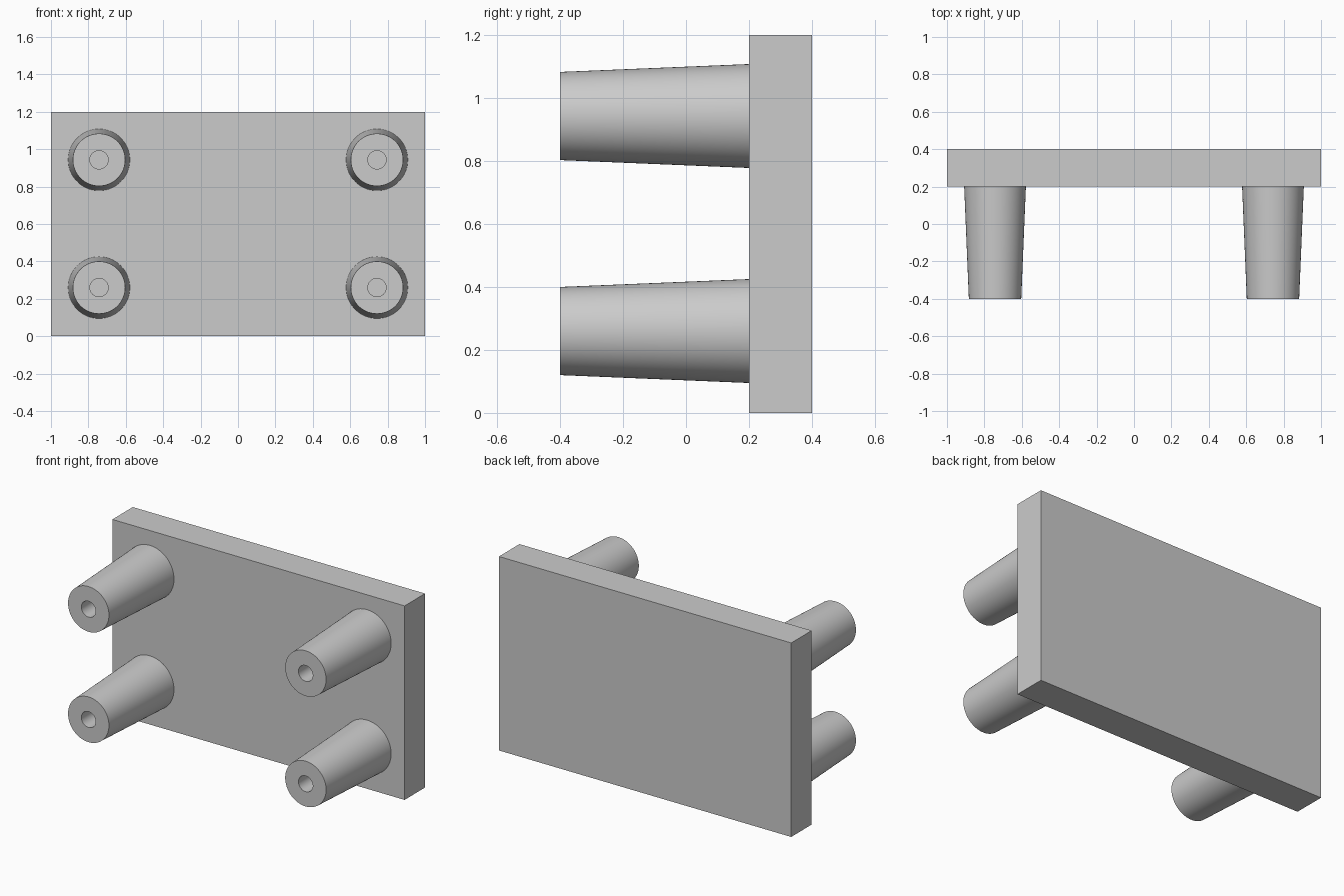
import bpy, bmesh, math

if "Cube" in bpy.data.objects:
    bpy.data.objects.remove(bpy.data.objects["Cube"])

grey = bpy.data.materials.new("light_grey")
grey.diffuse_color = (0.6, 0.6, 0.6, 1)
grey.use_nodes = True
grey.node_tree.nodes["Principled BSDF"].inputs["Base Color"].default_value = grey.diffuse_color

SEGMENTS = 64


def add_object(name, bm):
    mesh = bpy.data.meshes.new(name)
    bmesh.ops.recalc_face_normals(bm, faces=bm.faces)
    bm.to_mesh(mesh)
    bm.free()
    mesh.materials.append(grey)
    obj = bpy.data.objects.new(name, mesh)
    bpy.context.collection.objects.link(obj)
    return obj


# Upright back plate
bm = bmesh.new()
bmesh.ops.create_cube(bm, size=1)
bmesh.ops.scale(bm, vec=(2, 0.2, 1.2), verts=bm.verts)
bmesh.ops.translate(bm, vec=(0, 0.3, 0.6), verts=bm.verts)
add_object("back_plate", bm)


# Tapered post with a blind screw hole: (radius, y) rings from base to hole floor
def add_post(name, x, z):
    bm = bmesh.new()
    profile = [(0.165, 0.2), (0.14, -0.4), (0.049, -0.4), (0.049, 0.1)]
    rings = []
    for r, y in profile:
        rings.append([bm.verts.new((x + r * math.cos(a), y, z + r * math.sin(a)))
                      for a in (2 * math.pi * i / SEGMENTS for i in range(SEGMENTS))])
    for a, b in zip(rings, rings[1:]):
        for i in range(SEGMENTS):
            j = (i + 1) % SEGMENTS
            bm.faces.new((a[i], a[j], b[j], b[i]))
    bm.faces.new(rings[0])   # base against the plate
    bm.faces.new(rings[-1])  # hole floor
    obj = add_object(name, bm)
    bpy.ops.object.select_all(action='DESELECT')
    obj.select_set(True)
    bpy.context.view_layer.objects.active = obj
    bpy.ops.object.shade_smooth_by_angle(angle=math.radians(30))


for side, x in (("left", -0.743), ("right", 0.743)):
    for level, z in (("lower", 0.26), ("upper", 0.943)):
        add_post(f"{level}_{side}_post", x, z)
